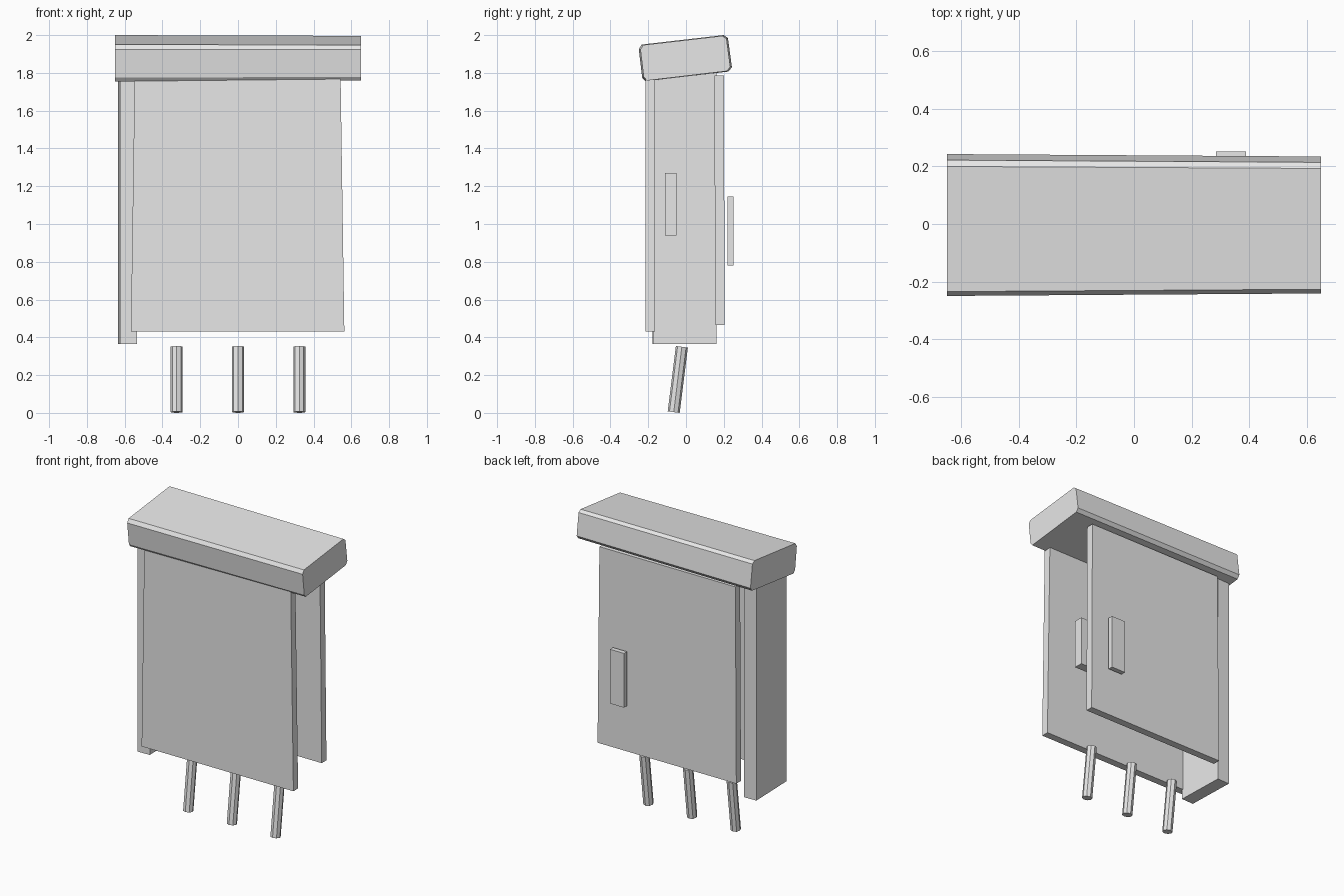
import bpy, bmesh
from mathutils import Vector, Matrix

cube = bpy.data.objects.get("Cube")
if cube:
    bpy.data.objects.remove(cube, do_unlink=True)

GREY = (0.8, 0.8, 0.8, 1)
grey = bpy.data.materials.new("plain_grey")
grey.use_nodes = True
grey.diffuse_color = GREY
grey.node_tree.nodes["Principled BSDF"].inputs["Base Color"].default_value = GREY


def add_object(name, bm):
    bmesh.ops.recalc_face_normals(bm, faces=bm.faces)
    mesh = bpy.data.meshes.new(name)
    bm.to_mesh(mesh)
    bm.free()
    mesh.materials.append(grey)
    obj = bpy.data.objects.new(name, mesh)
    bpy.context.collection.objects.link(obj)
    return obj


def slab(name, low, high, taper=1.0, lean=0.0, turn=0.0):
    """Box between two corners; its top may narrow and lean, and it may turn about z."""
    low, high = Vector(low), Vector(high)
    size = high - low
    bm = bmesh.new()
    bmesh.ops.create_cube(bm, size=1)
    for v in bm.verts:
        if v.co.z > 0:
            v.co.x *= taper
        v.co = Vector(a * b for a, b in zip(v.co, size))
        if v.co.z > 0:
            v.co.y += lean
    bmesh.ops.rotate(bm, verts=bm.verts, matrix=Matrix.Rotation(turn, 3, "Z"))
    bmesh.ops.translate(bm, verts=bm.verts, vec=(low + high) / 2)
    return add_object(name, bm)


# Two slightly tapered panels and the side wall that joins them
slab("front_panel", (-0.567, -0.215, 0.43), (0.563, -0.165, 1.77), taper=0.965)
slab("back_panel", (-0.518, 0.155, 0.465), (0.515, 0.205, 1.785), taper=0.98, lean=-0.005)
slab("side_wall", (-0.63, -0.175, 0.365), (-0.54, 0.16, 1.8), turn=0.03)

# Small blocks inside and behind the panels
slab("inner_block", (0.28, -0.11, 0.94), (0.385, -0.05, 1.27))
slab("back_block", (0.285, 0.22, 0.78), (0.39, 0.252, 1.145))

# Tilted lid with chamfered long edges, a little smaller at its left end
profile = [(-0.25, 1.925), (-0.235, 1.95), (0.2, 2.0), (0.222, 1.985),
           (0.243, 1.83), (0.225, 1.807), (-0.215, 1.755), (-0.232, 1.775)]
middle = 1.88
bm = bmesh.new()
ends = []
for x, scale in ((-0.65, 1.0), (0.65, 0.965)):
    ends.append([bm.verts.new((x, y * scale, middle + (z - middle) * scale))
                 for y, z in profile])
    bm.faces.new(ends[-1])
for i in range(len(profile)):
    j = (i + 1) % len(profile)
    bm.faces.new((ends[0][i], ends[0][j], ends[1][j], ends[1][i]))
add_object("lid", bm)

# Row of leaning eight-sided pins
bottom, top = Vector((0, -0.065, 0.004)), Vector((0, -0.022, 0.35))
axis = top - bottom
for name, x in (("right_pin", -0.325), ("middle_pin", 0), ("left_pin", 0.325)):
    bm = bmesh.new()
    bmesh.ops.create_cone(bm, cap_ends=True, segments=8, radius1=0.032,
                          radius2=0.032, depth=axis.length)
    bmesh.ops.rotate(bm, verts=bm.verts,
                     matrix=Vector((0, 0, 1)).rotation_difference(axis).to_matrix())
    bmesh.ops.translate(bm, verts=bm.verts, vec=(bottom + top) / 2 + Vector((x, 0, 0)))
    add_object(name, bm)
